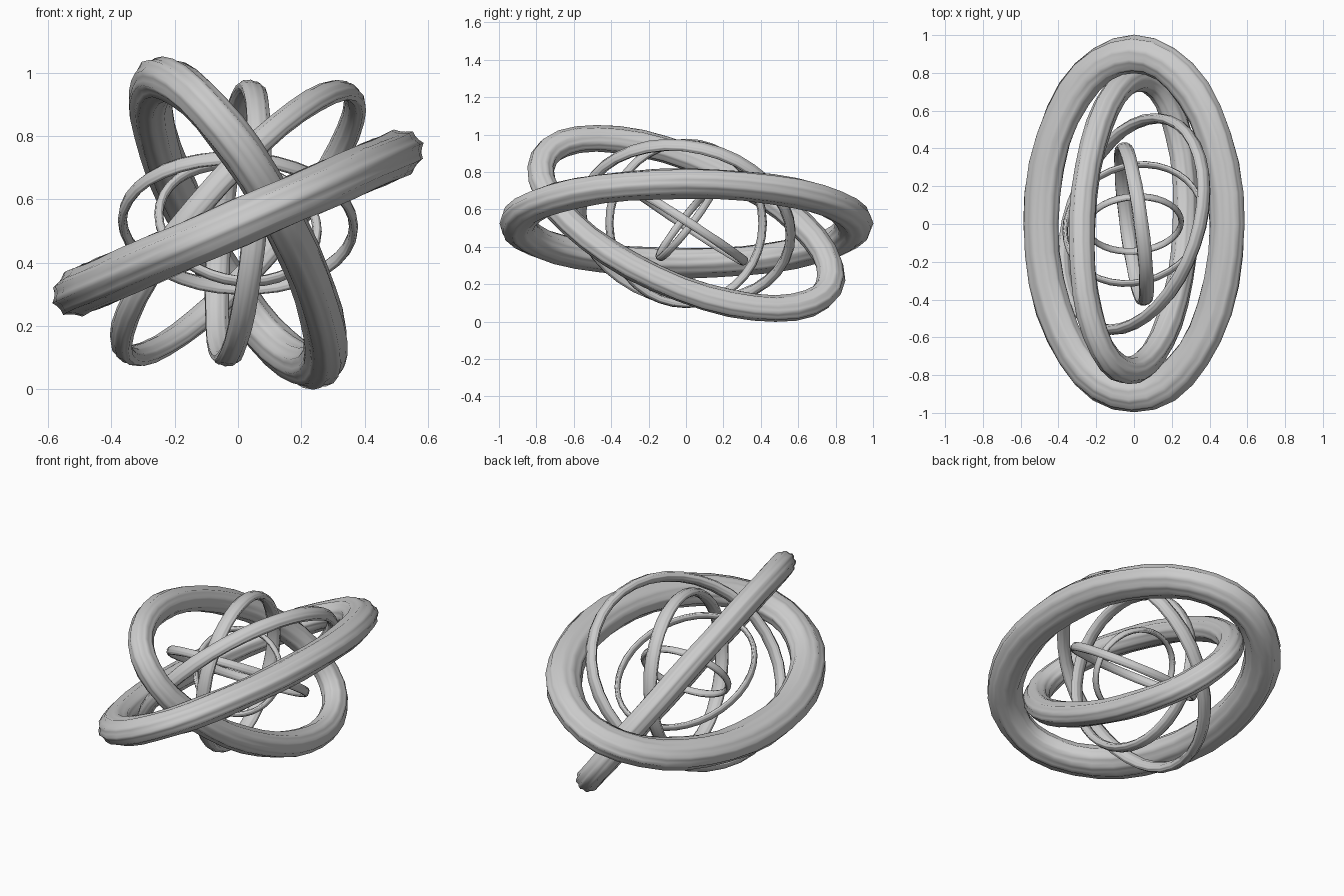
import bpy, bmesh
from math import sin, cos, pi, radians
from mathutils import Vector

if "Cube" in bpy.data.objects:
    bpy.data.objects.remove(bpy.data.objects["Cube"])

CENTRE = Vector((0, 0, 0.525))


def ring(name, amp, phase, radial, normal, segs=36, sides=30):
    """Tilted oval ring. amp/phase: extent and phase (deg) of each axis;
    radial/normal: tube half-widths in and across the ring plane."""
    def point(t):
        return Vector([a * cos(t - radians(p)) for a, p in zip(amp, phase)])

    def tangent(t):
        return Vector([-a * sin(t - radians(p)) for a, p in zip(amp, phase)])

    n = point(0).cross(point(pi / 2)).normalized()
    bm = bmesh.new()
    loops = []
    for i in range(segs):
        t = 2 * pi * i / segs
        out = tangent(t).cross(n).normalized()
        loop = []
        for j in range(sides):
            a = 2 * pi * j / sides
            # lengthwise flutes and knots give the bark-like surface
            k = 0.98 + 0.065 * cos(10 * a + 0.8 * sin(3 * t)) + 0.03 * sin(9 * t + 2 * a)
            loop.append(bm.verts.new(CENTRE + point(t)
                        + out * (radial * k * cos(a)) + n * (normal * k * sin(a))))
        loops.append(loop)
    for i in range(segs):
        p, q = loops[i], loops[(i + 1) % segs]
        for j in range(sides):
            k = (j + 1) % sides
            bm.faces.new((p[j], q[j], q[k], p[k]))
    bmesh.ops.recalc_face_normals(bm, faces=bm.faces)
    for f in bm.faces:
        f.smooth = True
    me = bpy.data.meshes.new(name)
    bm.to_mesh(me)
    bm.free()
    ob = bpy.data.objects.new(name, me)
    bpy.context.collection.objects.link(ob)
    return ob


# six nested rings, from the thick outer one to the thin inner one
ring("outer_ring", (0.493, 0.90, 0.213), (0, 90, 0), 0.097, 0.075)
ring("second_ring", (0.277, 0.777, 0.455), (212, 128, 0), 0.072, 0.066)
ring("third_ring", (0.37, 0.56, 0.42), (0, 71, -27), 0.026, 0.040)
ring("fourth_ring", (0.067, 0.41, 0.43), (-55, 90, 0), 0.022, 0.038)
ring("fifth_ring", (0.365, 0.315, 0.205), (0, 83, -93), 0.014, 0.024)
ring("inner_ring", (0.25, 0.145, 0.185), (0, 85, 98), 0.014, 0.020)
